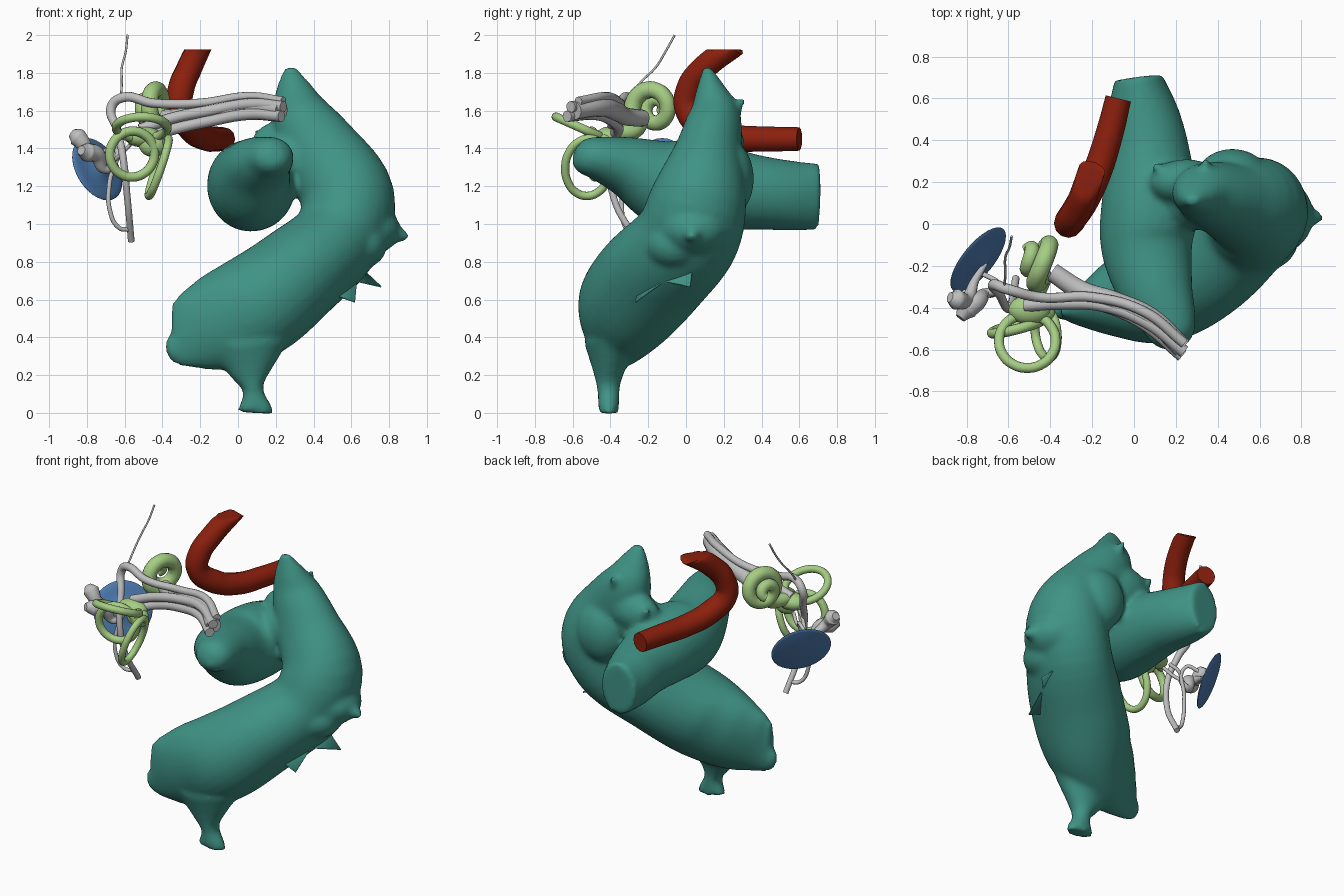
import bpy, bmesh, math
from mathutils import Vector, Matrix

cube = bpy.data.objects.get("Cube")
if cube:
    bpy.data.objects.remove(cube)


def material(name, r, g, b):
    m = bpy.data.materials.new(name)
    m.use_nodes = True
    m.diffuse_color = (r, g, b, 1)
    node = next(n for n in m.node_tree.nodes if n.type == 'BSDF_PRINCIPLED')
    node.inputs["Base Color"].default_value = (r, g, b, 1)
    return m


TEAL = material("teal", .05, .29, .235)
RED = material("dark red", .26, .014, .004)
GREEN = material("pale green", .38, .61, .23)
BLUE = material("blue", .075, .2, .44)
GREY = material("light grey", .52, .52, .52)


def add_object(name, mesh, mat):
    mesh.materials.clear()
    mesh.materials.append(mat)
    obj = bpy.data.objects.new(name, mesh)
    bpy.context.collection.objects.link(obj)
    bpy.ops.object.select_all(action='DESELECT')
    obj.select_set(True)
    bpy.context.view_layer.objects.active = obj
    bpy.ops.object.shade_smooth_by_angle(angle=math.radians(50))
    return obj


def tube(name, mat, points, radius, cyclic=False):
    """Round tube through points; radius is one value or one per point."""
    radii = radius if isinstance(radius, list) else [radius] * len(points)
    curve = bpy.data.curves.new(name + "_path", 'CURVE')
    curve.dimensions = '3D'
    curve.bevel_depth = 1
    curve.bevel_resolution = 4
    curve.resolution_u = 8
    curve.use_fill_caps = True
    spline = curve.splines.new('BEZIER')
    spline.bezier_points.add(len(points) - 1)
    spline.use_cyclic_u = cyclic
    for bp, co, r in zip(spline.bezier_points, points, radii):
        bp.co = co
        bp.radius = r
        bp.handle_left_type = bp.handle_right_type = 'AUTO'
    path = bpy.data.objects.new(name + "_path", curve)
    bpy.context.collection.objects.link(path)
    graph = bpy.context.evaluated_depsgraph_get()
    mesh = bpy.data.meshes.new_from_object(path.evaluated_get(graph))
    bpy.data.objects.remove(path)
    return add_object(name, mesh, mat)


def ring(name, centre, normal, rx, ry, thick):
    """Closed canal loop lying across the given normal."""
    n = Vector(normal).normalized()
    u = n.cross(Vector((0, 0, 1))).normalized()
    v = n.cross(u)
    angles = [math.tau * i / 12 for i in range(12)]
    pts = [Vector(centre) + u * rx * math.cos(a) + v * ry * math.sin(a) for a in angles]
    return tube(name, GREEN, pts, thick, True)


def loft(bm, sections, ref, sides=28, steps=5):
    """Skin of ellipses (x, y, z, half width, half depth), smoothly interpolated."""
    s = [Vector(row) for row in sections]
    rows = []
    for i in range(len(s) - 1):
        p0, p1, p2, p3 = s[max(i - 1, 0)], s[i], s[i + 1], s[min(i + 2, len(s) - 1)]
        for k in range(steps):
            t = k / steps
            rows.append((p1 * 2 + (p2 - p0) * t + (p0 * 2 - p1 * 5 + p2 * 4 - p3) * t * t
                         + (p1 * 3 - p0 - p2 * 3 + p3) * t ** 3) / 2)
    rows.append(s[-1])
    loops = []
    for i, row in enumerate(rows):
        a, b = rows[max(i - 1, 0)], rows[min(i + 1, len(rows) - 1)]
        tangent = Vector(b[:3]) - Vector(a[:3])
        u = tangent.cross(Vector(ref)).normalized()
        v = tangent.cross(u).normalized()
        centre = Vector(row[:3])
        loops.append([bm.verts.new(centre + u * row[3] * math.cos(math.tau * j / sides)
                                   + v * row[4] * math.sin(math.tau * j / sides))
                      for j in range(sides)])
    for a, b in zip(loops, loops[1:]):
        for j in range(sides):
            k = (j + 1) % sides
            bm.faces.new((a[j], a[k], b[k], b[j]))
    bm.faces.new(loops[0])
    bm.faces.new(loops[-1])


def blob(bm, centre, size):
    m = Matrix.Translation(centre) @ Matrix.Diagonal((*size, 1))
    bmesh.ops.create_uvsphere(bm, u_segments=24, v_segments=14, radius=1, matrix=m)


def spike(bm, base, tip, radius, end=.015):
    d = Vector(tip) - Vector(base)
    m = Matrix.Translation((Vector(base) + Vector(tip)) / 2) @ d.to_track_quat('Z', 'Y').to_matrix().to_4x4()
    bmesh.ops.create_cone(bm, cap_ends=True, segments=14, radius1=radius, radius2=end,
                          depth=d.length, matrix=m)


# Large folded body: curved arm, bottom neck and cross tube fused together
bm = bmesh.new()
loft(bm, [(-.35, -.42, .43, .16, .03), (-.27, -.41, .435, .2, .08), (-.1, -.37, .48, .26, .18),
          (.1, -.31, .57, .28, .27), (.31, -.175, .73, .26, .3), (.52, 0, .92, .24, .28),
          (.58, .07, 1.14, .25, .255), (.44, .12, 1.38, .215, .18), (.335, .15, 1.57, .16, .14),
          (.295, .13, 1.71, .1, .08), (.275, .11, 1.83, .03, .02)], (0, 1, 0))
loft(bm, [(.09, -.41, 0, .1, .05), (.09, -.41, .03, .09, .055), (.08, -.41, .12, .055, .06),
          (.065, -.41, .21, .11, .08), (.05, -.4, .36, .22, .14)], (0, 1, 0))
loft(bm, [(.02, .7, 1.145, .115, .175), (.04, .55, 1.15, .165, .185), (.07, .35, 1.17, .195, .2),
          (.075, .1, 1.2, .23, .24), (.06, -.1, 1.215, .22, .235), (.1, -.3, 1.3, .185, .165),
          (.16, -.45, 1.345, .14, .12), (.19, -.55, 1.36, .1, .09), (.2, -.59, 1.37, .04, .04)],
     (0, 0, 1))
# Shoulder mass where tube and arm meet, with ragged corners
blob(bm, (.29, .13, 1.34), (.2, .16, .15))
blob(bm, (.25, .2, 1.42), (.18, .11, .13))
blob(bm, (.47, .23, 1.24), (.17, .13, .2))
blob(bm, (-.33, -.42, .35), (.055, .04, .08))
blob(bm, (.67, .04, .97), (.19, .19, .14))
blob(bm, (.64, -.06, .89), (.15, .16, .13))
spike(bm, (.75, .04, .97), (.9, .03, .93), .1, .02)
spike(bm, (.36, .2, 1.52), (.34, .31, 1.67), .06)
spike(bm, (.17, .22, 1.38), (.1, .28, 1.5), .07)
bmesh.ops.recalc_face_normals(bm, faces=bm.faces[:])
mesh = bpy.data.meshes.new("folded_body")
bm.to_mesh(mesh)
bm.free()
body = add_object("folded_body", mesh, TEAL)
remesh = body.modifiers.new("fuse", 'REMESH')
remesh.mode = 'VOXEL'
remesh.voxel_size = .018
remesh.use_smooth_shade = True
soften = body.modifiers.new("soften", 'SMOOTH')
soften.factor = .5
soften.iterations = 5

# Torn flap under the arm
mesh = bpy.data.meshes.new("torn_flap")
mesh.from_pydata([(.62, -.27, .59), (.63, -.12, .7), (.76, .02, .67), (.6, .04, .82), (.42, -.25, .66)],
                 [], [(0, 1, 4), (1, 2, 3), (1, 3, 4)])
flap = add_object("torn_flap", mesh, TEAL)
flap.modifiers.new("thickness", 'SOLIDIFY').thickness = .008

# Bent vessel, cut level at its upper end
vessel = tube("vessel", RED, [(-.075, .6, 1.45), (-.115, .44, 1.45), (-.18, .24, 1.46), (-.25, .1, 1.51),
                              (-.31, .01, 1.61), (-.3, .02, 1.72), (-.26, .09, 1.82), (-.2, .26, 1.95)],
              [.062, .066, .07, .074, .07, .07, .068, .065])
for v in vessel.data.vertices:
    v.co.z = min(v.co.z, 1.925)

# Spiral shell: tapering coil rising along its axis
axis, side, up = Vector((-.88, .47, 0)), Vector((.47, .88, 0)), Vector((0, 0, 1))
coil = [Vector((-.5, -.4, 1.48))]
for i in range(21):
    f = i / 20
    a = -2.2 - f * 3.6 * math.pi
    r = .108 - .088 * f ** 1.5
    coil.append(Vector((-.41, -.195, 1.612)) + axis * .12 * f + (side * math.cos(a) + up * math.sin(a)) * r)
tube("spiral_shell", GREEN, coil, [.04] + [.048 - .014 * i / 20 for i in range(21)])

# Three looped canals and their hub
ring("level_canal", (-.51, -.56, 1.51), (0, .4, .9), .135, .14, .024)
ring("front_canal", (-.56, -.49, 1.37), (-.25, .95, .1), .122, .122, .025)
ring("side_canal", (-.42, -.52, 1.3), (.93, .1, -.32), .12, .16, .022)
bm = bmesh.new()
blob(bm, (-.5, -.41, 1.46), (.1, .07, .055))
blob(bm, (-.45, -.43, 1.42), (.075, .055, .065))
mesh = bpy.data.meshes.new("canal_hub")
bm.to_mesh(mesh)
bm.free()
add_object("canal_hub", mesh, GREEN)

# Shallow cone-shaped drum membrane
bm = bmesh.new()
loft(bm, [(0, 0, -.008, .175, .165), (0, 0, 0, .19, .18), (0, 0, .012, .165, .155),
          (0, 0, .02, .09, .085), (0, 0, .045, .015, .015)], (0, 1, 0), 32, 3)
bmesh.ops.recalc_face_normals(bm, faces=bm.faces[:])
turn = Vector((.71, -.58, .4)).to_track_quat('Z', 'Y').to_matrix().to_4x4()
bm.transform(Matrix.Translation((-.745, -.17, 1.29)) @ turn)
mesh = bpy.data.meshes.new("drum_membrane")
bm.to_mesh(mesh)
bm.free()
add_object("drum_membrane", mesh, BLUE)

# Chain of small bones
tube("hammer_bone", GREY, [(-.88, -.35, 1.48), (-.85, -.36, 1.46), (-.8, -.36, 1.4), (-.76, -.27, 1.35),
                           (-.71, -.19, 1.3)], [.025, .05, .035, .02, .012])
tube("anvil_bone", GREY, [(-.83, -.45, 1.39), (-.8, -.41, 1.38), (-.75, -.37, 1.37), (-.7, -.33, 1.29),
                          (-.65, -.33, 1.33)], [.025, .05, .045, .025, .015])
for offset in (-.03, .03):
    tube("stirrup_leg", GREY, [(-.66, -.33, 1.33), (-.62, -.34 + offset, 1.37), (-.57, -.37 + offset, 1.42)], .011)

# Nerve bundle, bent nerve and fine strands
tube("bent_nerve", GREY, [(.24, -.57, 1.65), (.05, -.42, 1.675), (-.2, -.35, 1.64), (-.45, -.35, 1.64),
                          (-.61, -.31, 1.67), (-.67, -.29, 1.62), (-.64, -.34, 1.5), (-.61, -.4, 1.36),
                          (-.585, -.38, 1.13), (-.565, -.26, .91)],
     [.024, .024, .024, .024, .026, .026, .022, .02, .018, .018])
tube("shell_nerve", GREY, [(.23, -.59, 1.6), (.08, -.45, 1.62), (-.1, -.37, 1.595), (-.25, -.32, 1.57),
                           (-.39, -.23, 1.56)], [.048, .05, .05, .048, .045])
tube("upper_canal_nerve", GREY, [(.24, -.61, 1.62), (.06, -.47, 1.635), (-.15, -.39, 1.6), (-.35, -.38, 1.56),
                                 (-.52, -.39, 1.5)], .03)
tube("lower_canal_nerve", GREY, [(.23, -.63, 1.57), (.05, -.48, 1.58), (-.15, -.39, 1.545),
                                 (-.35, -.36, 1.5), (-.48, -.39, 1.46)], .03)
tube("looped_strand", GREY, [(-.575, -.3, .97), (-.63, -.32, .98), (-.68, -.34, 1.08), (-.68, -.33, 1.22),
                             (-.65, -.28, 1.4), (-.72, -.24, 1.38)], .012)
tube("fine_strand", GREY, [(-.62, -.3, 1.67), (-.615, -.24, 1.75), (-.615, -.16, 1.83), (-.595, -.11, 1.91),
                           (-.585, -.06, 2)], .006)
